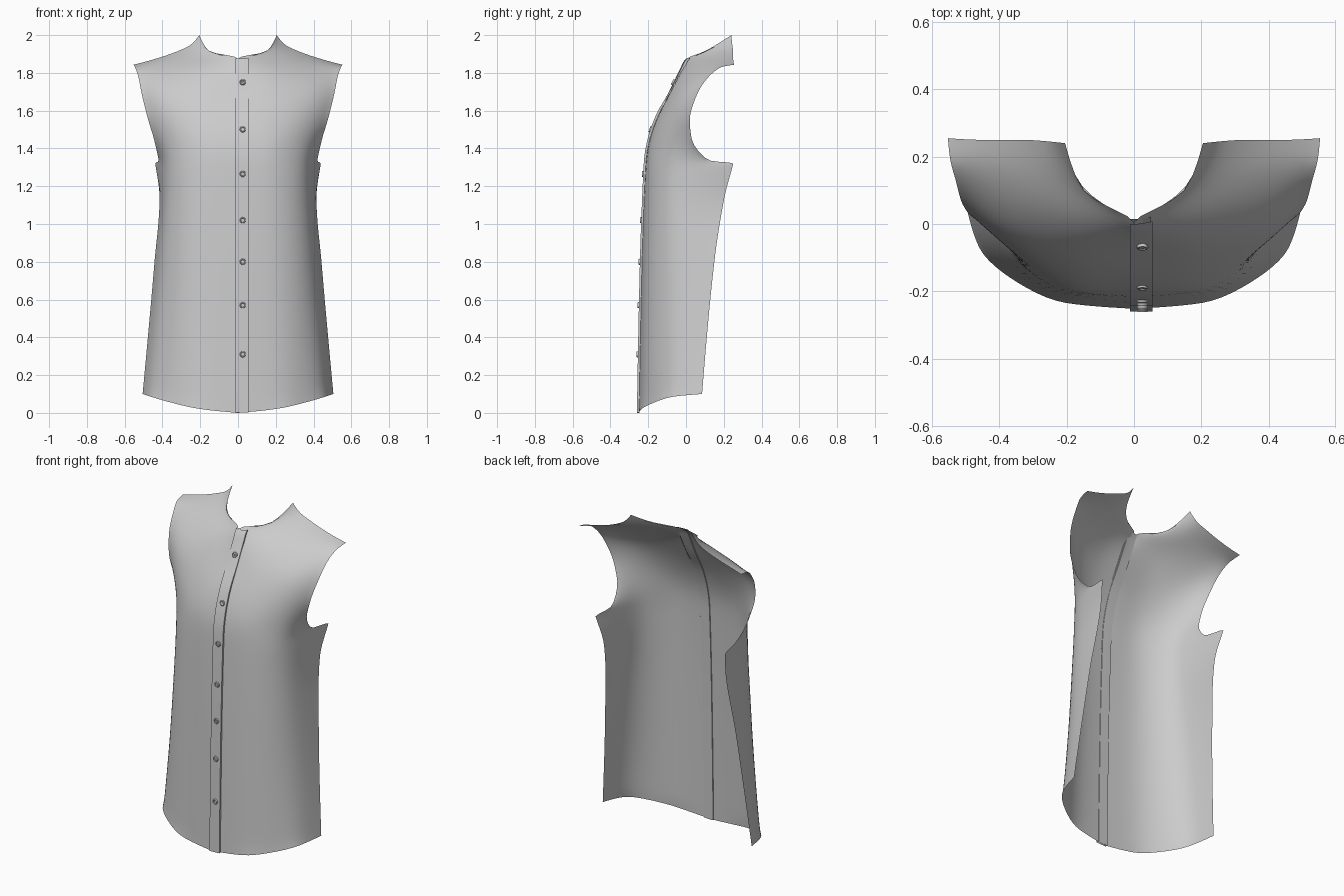
import bpy, bmesh, math
from mathutils import Vector, Matrix

if "Cube" in bpy.data.objects:
    bpy.data.objects.remove(bpy.data.objects["Cube"])

# Half-shirt cross rows, hem to shoulder: five (x, y) points from the centre/neck
# edge out to the side/armhole edge, then z at inner edge, z at outer edge, power
ROWS = [
    (0, -.252, .2, -.235, .36, -.165, .46, -.07, .505, .085, 0, .1, 1.7),
    (0, -.236, .18, -.22, .325, -.155, .41, -.04, .442, .15, .8, .8),
    (0, -.225, .165, -.213, .302, -.155, .386, -.045, .415, .205, 1.12, 1.15),
    (0, -.22, .16, -.21, .295, -.155, .38, -.055, .438, .25, 1.23, 1.32, 4),
    (0, -.214, .155, -.206, .288, -.152, .375, -.062, .42, .13, 1.34, 1.335),
    (0, -.197, .15, -.19, .28, -.145, .378, -.07, .445, .03, 1.44, 1.45),
    (0, -.157, .14, -.152, .28, -.12, .39, -.06, .475, .02, 1.56, 1.55),
    (0, -.083, .14, -.083, .28, -.06, .4, -.02, .51, .06, 1.7, 1.69),
    (0, -.03, .13, -.02, .27, .02, .4, .07, .53, .13, 1.81, 1.79),
    (0, .005, .13, .045, .27, .09, .4, .14, .545, .185, 1.875, 1.83),
    (.15, .1, .23, .14, .32, .17, .43, .195, .55, .22, 1.915, 1.838),
    (.205, .24, .25, .245, .33, .25, .44, .25, .553, .255, 2.0, 1.843, .55),
]


def row_points(r):
    p = r[12] if len(r) > 12 else 1
    x0, x1 = r[0], r[8]
    return [Vector((r[i], r[i + 1], r[10] + (r[11] - r[10]) * ((r[i] - x0) / (x1 - x0)) ** p))
            for i in range(0, 10, 2)]


def spline(knots, pts, t):
    """Overshoot-free cubic through pts at the given knots."""
    n = len(pts)
    i = max(k for k in range(n - 1) if k == 0 or knots[k] <= t)
    h = [knots[k + 1] - knots[k] for k in range(n - 1)]
    s = (t - knots[i]) / h[i]
    out = []
    for c in range(3):
        d = [(pts[k + 1][c] - pts[k][c]) / h[k] for k in range(n - 1)]

        def inner(k):
            a, b = d[k - 1], d[k]
            return 2 * a * b / (a + b) if a * b > 0 else 0

        def tangent(k):
            if k == 0:
                return 1.5 * d[0] - .5 * inner(1)
            if k == n - 1:
                return 1.5 * d[-1] - .5 * inner(n - 2)
            return inner(k)
        a, b = pts[i][c], pts[i + 1][c]
        out.append((2*s**3 - 3*s*s + 1) * a + (s**3 - 2*s*s + s) * h[i] * tangent(i)
                   + (3*s*s - 2*s**3) * b + (s**3 - s*s) * h[i] * tangent(i + 1))
    return Vector(out)


def chord_knots(rows):
    k = [0]
    for a, b in zip(rows, rows[1:]):
        k.append(k[-1] + sum((q - p).length for p, q in zip(a, b)) / len(a))
    return k


def grid_object(name, grid, flip=False):
    w = len(grid[0])
    verts = [p for row in grid for p in row]
    faces = [(j*w + i, j*w + i + 1, (j+1)*w + i + 1, (j+1)*w + i)
             for j in range(len(grid) - 1) for i in range(w - 1)]
    if flip:
        faces = [f[::-1] for f in faces]
    me = bpy.data.meshes.new(name)
    me.from_pydata(verts, [], faces)
    ob = bpy.data.objects.new(name, me)
    bpy.context.collection.objects.link(ob)
    smooth(ob)
    return ob


def smooth(ob):
    bpy.ops.object.select_all(action='DESELECT')
    bpy.context.view_layer.objects.active = ob
    ob.select_set(True)
    bpy.ops.object.shade_smooth_by_angle(angle=math.radians(35))


# Resample the rows into a fine half-shirt grid
rows = [row_points(r) for r in ROWS]
vk = chord_knots(rows)
uk = chord_knots([[r[i] for r in rows] for i in range(5)])
NU = 24
steps = []
for a, b in zip(vk, vk[1:]):
    n = max(3, round((b - a) / .03))
    steps += [a + (b - a) * i / n for i in range(n)]
steps.append(vk[-1])
grid = []
for t in steps:
    ctrl = [spline(vk, [r[i] for r in rows], t) for i in range(5)]
    grid.append([spline(uk, ctrl, uk[-1] * i / NU) for i in range(NU + 1)])

# Relax the interior so the chest flows smoothly into the armhole
for _ in range(12):
    old = [[p.copy() for p in r] for r in grid]
    for j in range(1, len(grid) - 1):
        for i in range(1, NU):
            avg = (old[j-1][i] + old[j+1][i] + old[j][i-1] + old[j][i+1]) / 4
            grid[j][i] = old[j][i].lerp(avg, .5)

# Front panels
grid_object("front_panel_right", grid)
grid_object("front_panel_left", [[Vector((-p.x, p.y, p.z)) for p in r] for r in grid], True)

# Button placket: shallow folded strip following the centre line
centre = [r[0] for t, r in zip(steps, grid) if t <= vk[9] + 1e-6]


def strip(name, x0, x1, depth, flip=False):
    g = []
    for p in centre:
        k = max(0, (p.z - 1.6) / .28)          # strip leans back towards the neck
        xs = ((x0, .002), (x0, depth), ((x0 + x1) / 2, depth), (x1, depth), (x1, .003))
        g.append([Vector((x, p.y + d + abs(x) * .2 * k, p.z + abs(x) * .06)) for x, d in xs])
    return grid_object(name, g, flip)


strip("button_placket", -.012, .055, -.008)
strip("under_placket", -.012, .05, .007, True)

# Buttons: dished discs with crossed thread
PROFILE = [(.001, .004), (.009, .004), (.011, .007), (.014, .007), (.016, .004), (.016, -.002)]


def button(z):
    i = min(range(1, len(centre) - 1), key=lambda k: abs(centre[k].z - z))
    lo, hi = centre[i - 1], centre[i + 1]
    f = (z - lo.z) / (hi.z - lo.z)
    pos = lo.lerp(hi, f) + Vector((.025, -.008, 0))
    tan = (hi - lo).normalized()
    out = Vector((1, 0, 0)).cross(tan)
    rot = Matrix((Vector((1, 0, 0)), tan, out)).transposed().to_4x4()
    bm = bmesh.new()
    n = 20
    rings = [[bm.verts.new((r * math.cos(a * math.tau / n), r * math.sin(a * math.tau / n), h))
              for a in range(n)] for r, h in PROFILE]
    for a, b in zip(rings, rings[1:]):
        for k in range(n):
            bm.faces.new((a[k], b[k], b[(k + 1) % n], a[(k + 1) % n]))
    bm.faces.new(rings[0])
    for ang in (45, 135):
        bmesh.ops.create_cube(bm, size=1, matrix=Matrix.Translation((0, 0, .0045))
                              @ Matrix.Rotation(math.radians(ang), 4, 'Z')
                              @ Matrix.Diagonal((.012, .002, .002, 1)))
    me = bpy.data.meshes.new("button")
    bm.to_mesh(me)
    bm.free()
    ob = bpy.data.objects.new("button", me)
    bpy.context.collection.objects.link(ob)
    ob.matrix_world = Matrix.Translation(pos) @ rot
    smooth(ob)


for z in (.31, .57, .8, 1.02, 1.265, 1.5, 1.75):
    button(z)
